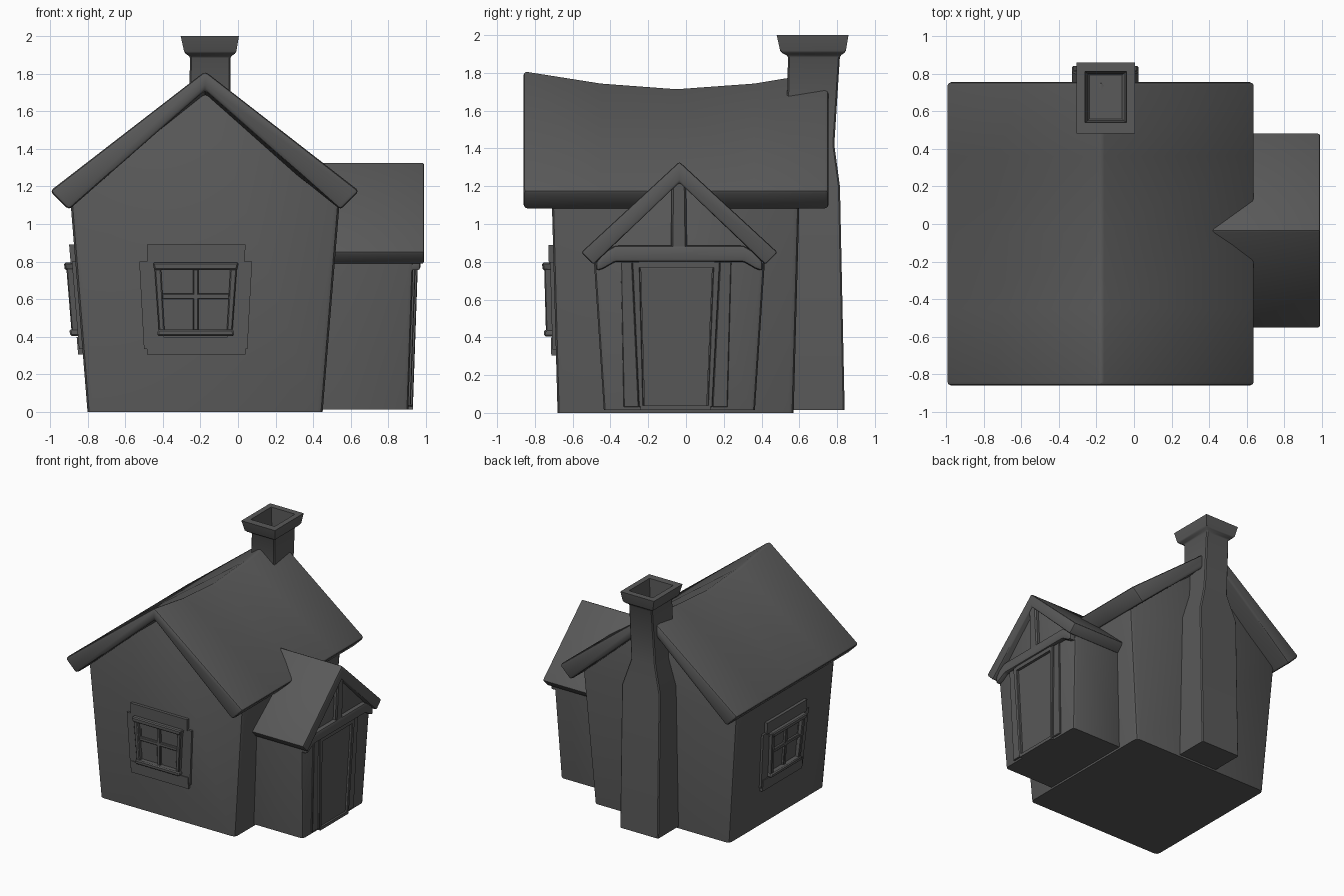
import bpy, bmesh, math

cube = bpy.data.objects.get("Cube")
if cube:
    bpy.data.objects.remove(cube)

grey = bpy.data.materials.new("dark_grey")
grey.use_nodes = True
COLOUR = (0.1, 0.1, 0.1, 1)
grey.diffuse_color = COLOUR
grey.node_tree.nodes["Principled BSDF"].inputs["Base Color"].default_value = COLOUR


def loft(name, rings, bevel=0.0, keep=lambda e: True, segments=2):
    """Skin equal-sized rings, cap both ends and round the sharp edges."""
    bm = bmesh.new()
    rows = [[bm.verts.new(p) for p in ring] for ring in rings]
    n = len(rows[0])
    for a, b in zip(rows, rows[1:]):
        for i in range(n):
            j = (i + 1) % n
            bm.faces.new((a[i], a[j], b[j], b[i]))
    bm.faces.new(rows[0])
    bm.faces.new(rows[-1])
    bmesh.ops.recalc_face_normals(bm, faces=bm.faces)
    if bevel:
        sharp = [e for e in bm.edges if e.calc_face_angle(0) > math.radians(25) and keep(e)]
        bmesh.ops.bevel(bm, geom=sharp, offset=bevel, segments=segments,
                        profile=0.5, affect='EDGES', clamp_overlap=True)
    mesh = bpy.data.meshes.new(name)
    bm.to_mesh(mesh)
    bm.free()
    mesh.materials.append(grey)
    ob = bpy.data.objects.new(name, mesh)
    bpy.context.collection.objects.link(ob)
    bpy.ops.object.select_all(action='DESELECT')
    ob.select_set(True)
    bpy.context.view_layer.objects.active = ob
    bpy.ops.object.shade_smooth_by_angle(angle=math.radians(35))
    return ob


def off_ground(e):
    return max(v.co.z for v in e.verts) > 0.05


# Leaning wall planes: u runs along the wall, d is the distance out of it
def front_wall(u, z, d):
    return (u, -0.68 - 0.027 * z - d, z)


def back_wall(u, z, d):
    return (u, 0.57 + 0.027 * z + d, z)


def left_wall(u, z, d):
    return (-0.80 - 0.082 * z - d, u, z)


def porch_wall(u, z, d):
    return (0.905 + 0.035 * z + d, u, z)


def panel(name, wall, quad, depth, bevel=0.0, start=-0.02):
    return loft(name, [[wall(u, z, d) for u, z in quad] for d in (start, depth)], bevel, segments=1)


def taper(z0, z1, a0, b0, a1, b1):
    return [(a0, z0), (b0, z0), (b1, z1), (a1, z1)]


def rect(x0, x1, y0, y1, z):
    return [(x0, y0, z), (x1, y0, z), (x1, y1, z), (x0, y1, z)]


# House body
RIDGE = -0.175


def gable(peak):
    return [(-0.80, 0), (0.45, 0), (0.54, 1.11), (RIDGE, peak), (-0.89, 1.11)]


loft("house_body", [
    [front_wall(x, z, 0) for x, z in gable(1.735)],
    [(x, -0.05, z) for x, z in gable(1.67)],
    [back_wall(x, z, 0) for x, z in gable(1.735)],
], 0.03, off_ground)

# Sagging main roof
roof = []
for y, top in ((-0.86, 1.815), (-0.45, 1.75), (-0.05, 1.72), (0.36, 1.75), (0.755, 1.815)):
    roof.append([(x, y, z) for x, z in (
        (-1.0, 1.175), (RIDGE, top), (0.645, 1.175), (0.545, 1.075),
        (RIDGE, top - 0.1), (-0.9, 1.075))])
loft("main_roof", roof, 0.02)

# Chimney with a hollow cap
loft("chimney", [
    rect(-0.33, 0.025, 0.5, 0.84, 0.015),
    rect(-0.33, 0.025, 0.5, 0.815, 1.2),
    rect(-0.265, -0.04, 0.53, 0.785, 1.42),
    rect(-0.255, -0.04, 0.54, 0.815, 1.89),
    rect(-0.285, -0.01, 0.5, 0.845, 1.91),
    rect(-0.305, 0.005, 0.48, 0.86, 2.0),
    rect(-0.26, -0.04, 0.54, 0.81, 2.0),
    rect(-0.245, -0.055, 0.55, 0.8, 1.8),
], 0.008, lambda e: 0.05 < max(v.co.z for v in e.verts) < 1.95, 1)

# Porch body
MID = -0.035
porch = [(-0.435, 0.015), (0.365, 0.015), (0.42, 0.84), (MID, 1.24), (-0.49, 0.84)]
loft("porch_body", [[(0.35, y, z) for y, z in porch],
                    [porch_wall(y, z, 0) for y, z in porch]], 0.025, off_ground)

# Porch roof
slab = [(-0.555, 0.85), (MID, 1.33), (0.485, 0.85), (0.42, 0.785), (MID, 1.22), (-0.49, 0.785)]
loft("porch_roof", [[(x, y, z) for y, z in slab] for x in (0.36, 0.99)], 0.012)

# Porch beam with drooping ends, and the post above it
beam = []
for off, low, high in ((-0.44, 0.75, 0.80), (-0.40, 0.765, 0.85), (-0.34, 0.80, 0.885),
                       (0.34, 0.80, 0.885), (0.40, 0.765, 0.85), (0.44, 0.75, 0.80)):
    y = MID + off
    beam.append([(0.89, y, low), (0.97, y, low), (0.97, y, high), (0.89, y, high)])
loft("porch_beam", beam, 0.015)
panel("gable_post", porch_wall, taper(0.87, 1.23, -0.08, 0.005, -0.075, 0.0), 0.03, 0.01)

# Door with its posts and inner frame
panel("door", porch_wall, taper(0.04, 0.765, -0.22, 0.11, -0.24, 0.14), 0.008)
panel("door_post_front", porch_wall, taper(0.03, 0.8, -0.33, -0.25, -0.345, -0.285), 0.012, 0.004)
panel("door_post_back", porch_wall, taper(0.03, 0.8, 0.14, 0.22, 0.18, 0.24), 0.012, 0.004)
panel("door_jamb_front", porch_wall, taper(0.03, 0.8, -0.25, -0.225, -0.285, -0.245), 0.024, 0.004)
panel("door_jamb_back", porch_wall, taper(0.03, 0.8, 0.115, 0.14, 0.145, 0.18), 0.024, 0.004)
panel("door_lintel", porch_wall, taper(0.77, 0.81, -0.25, 0.15, -0.25, 0.15), 0.024)
panel("door_sill", porch_wall, taper(0.015, 0.04, -0.24, 0.13, -0.24, 0.13), 0.024)


# Windows: surrounding boards, tapered frame, glass and bars
def window(side, wall, c):
    def part(name, z0, z1, a0, b0, a1, b1, depth, bevel=0.0):
        panel(f"{side}_window_{name}", wall,
              taper(z0, z1, c + a0, c + b0, c + a1, c + b1), depth, bevel)

    part("top_board", 0.79, 0.89, -0.26, 0.26, -0.26, 0.265, 0.025)
    part("bottom_board", 0.305, 0.4, -0.26, 0.265, -0.26, 0.265, 0.025)
    for s, label in ((-1, "first"), (1, "second")):
        def pair(name, z0, z1, i0, o0, i1, o1, depth, bevel=0.0):
            a, b = sorted((s * i0, s * o0)), sorted((s * i1, s * o1))
            part(f"{label}_{name}", z0, z1, *a, *b, depth, bevel)
        pair("side_board", 0.335, 0.8, 0.17, 0.275, 0.17, 0.3, 0.018)
        pair("frame_side", 0.42, 0.78, 0.165, 0.195, 0.185, 0.22, 0.05, 0.006)
    part("glass", 0.41, 0.79, -0.18, 0.18, -0.2, 0.2, 0.015)
    part("frame_top", 0.755, 0.795, -0.22, 0.22, -0.23, 0.23, 0.06, 0.008)
    part("frame_bottom", 0.405, 0.44, -0.205, 0.205, -0.2, 0.2, 0.06, 0.008)
    part("upright_bar", 0.43, 0.77, -0.015, 0.015, -0.015, 0.015, 0.035, 0.005)
    part("cross_bar", 0.6, 0.63, -0.18, 0.18, -0.18, 0.18, 0.035, 0.005)


window("front", front_wall, -0.225)
window("left", left_wall, -0.06)
